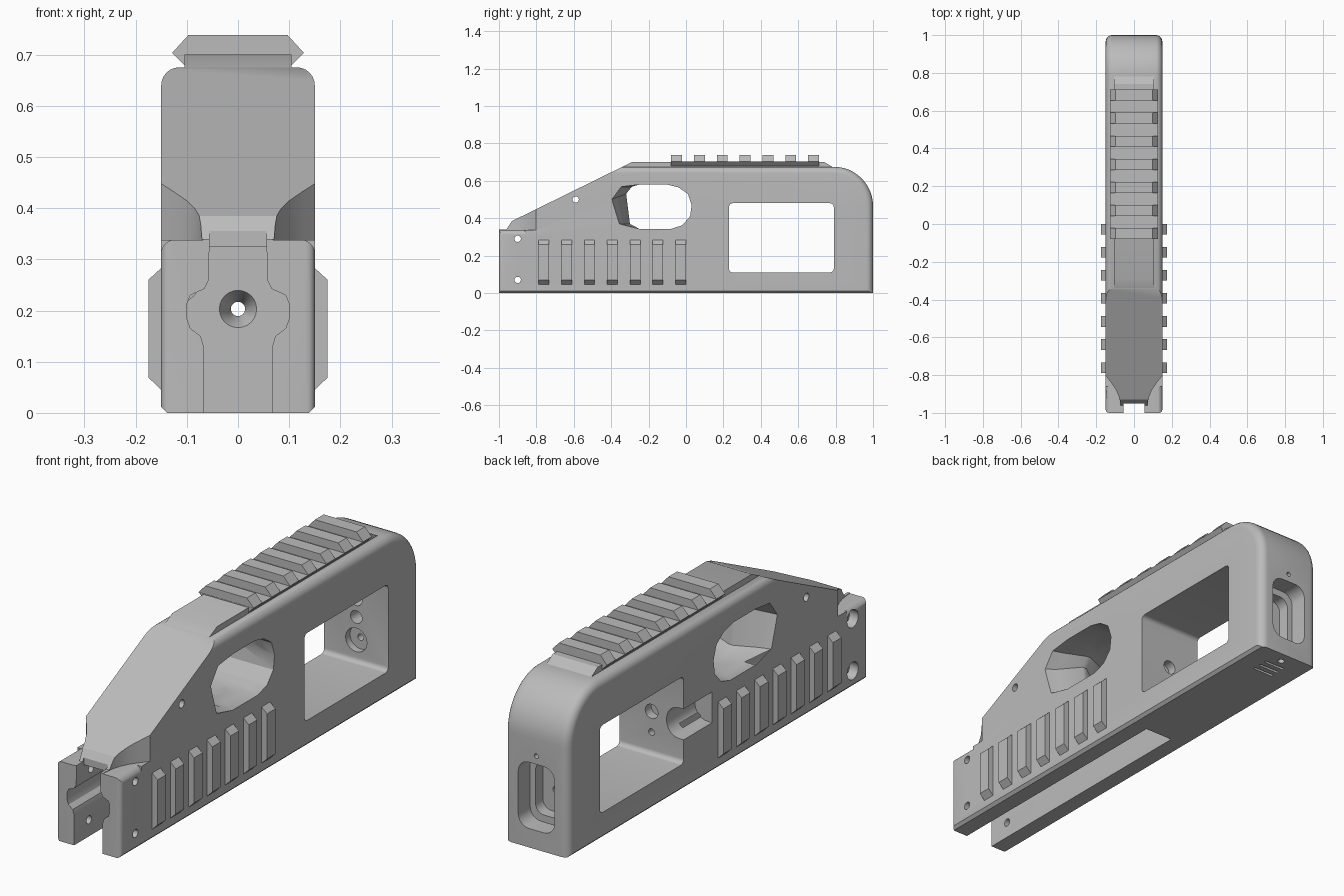
import bpy, bmesh
from math import cos, sin, pi

if "Cube" in bpy.data.objects:
    bpy.data.objects.remove(bpy.data.objects["Cube"])

grey = bpy.data.materials.new("plain grey")
grey.use_nodes = True
grey.diffuse_color = (0.5, 0.5, 0.5, 1)
grey.node_tree.nodes["Principled BSDF"].inputs["Base Color"].default_value = (0.5, 0.5, 0.5, 1)


def place(axis, t, p):
    """Put a 2D profile point at distance t along an axis."""
    return {"x": (t, p[0], p[1]), "y": (p[0], t, p[1]), "z": (p[0], p[1], t)}[axis]


def loft(name, axis, sections):
    """Solid through equal-length profiles given as (distance, points)."""
    bm = bmesh.new()
    rings = [[bm.verts.new(place(axis, t, p)) for p in pts] for t, pts in sections]
    for a, b in zip(rings, rings[1:]):
        for i in range(len(a)):
            j = (i + 1) % len(a)
            bm.faces.new((a[i], a[j], b[j], b[i]))
    bm.faces.new(rings[0])
    bm.faces.new(rings[-1])
    bmesh.ops.recalc_face_normals(bm, faces=bm.faces)
    me = bpy.data.meshes.new(name)
    bm.to_mesh(me)
    bm.free()
    me.materials.append(grey)
    ob = bpy.data.objects.new(name, me)
    bpy.context.collection.objects.link(ob)
    return ob


def prism(name, axis, a, b, pts):
    return loft(name, axis, [(a, pts), (b, pts)])


def arc(cx, cy, r, start, end, n):
    return [(cx + r * cos(start + (end - start) * i / n),
             cy + r * sin(start + (end - start) * i / n)) for i in range(n + 1)]


def circle(cx, cy, r, n=24):
    return arc(cx, cy, r, 0, 2 * pi, n)[:-1]


def rounded(x0, x1, y0, y1, r, n=6):
    corners = [(x1 - r, y1 - r), (x0 + r, y1 - r), (x0 + r, y0 + r), (x1 - r, y0 + r)]
    return [p for k, c in enumerate(corners)
            for p in arc(c[0], c[1], r, k * pi / 2, (k + 1) * pi / 2, n)]


def mirrored(half):
    return half + [(-x, z) for x, z in reversed(half)]


def flip(pts, s):
    return [(s * x, y) for x, y in pts]


def cut(target, cutter):
    """Subtract a cutter, bake the result and discard the cutter."""
    cutter.hide_render = True
    mod = target.modifiers.new("cut", "BOOLEAN")
    mod.operation, mod.solver, mod.object = "DIFFERENCE", "EXACT", cutter
    dg = bpy.context.evaluated_depsgraph_get()
    me = bpy.data.meshes.new_from_object(target.evaluated_get(dg))
    target.modifiers.clear()
    target.data = me
    bpy.data.objects.remove(cutter)


# Main body: side outline with rounded back and shoulder edges
outline = [(-1, 0), (1, 0)] + arc(0.79, 0.465, 0.21, 0, pi / 2, 12)
outline += [(-0.34, 0.675), (-0.93, 0.385), (-0.96, 0.34), (-1, 0.34)]
body = prism("body", "x", -0.15, 0.15, outline)
bm = bmesh.new()
bm.from_mesh(body.data)


def side_edges(test):
    return [e for e in bm.edges if abs(e.verts[0].co.x - e.verts[1].co.x) < 1e-4
            and test(*[v.co for v in e.verts])]


back = side_edges(lambda a, b: min(a.y, b.y) > 0.5
                  or (min(a.z, b.z) > 0.67 and max(a.y, b.y) > 0))
bmesh.ops.bevel(bm, geom=back, offset=0.035, segments=6, profile=0.5, affect="EDGES")
front = side_edges(lambda a, b: max(a.y, b.y) < -0.99)
bmesh.ops.bevel(bm, geom=front, offset=0.018, segments=4, profile=0.5, affect="EDGES")
bm.to_mesh(body.data)
bm.free()

for s in (-1, 1):
    # Bottom chamfer, nose scallop and rounded top of the front block
    cut(body, prism("chamfer", "y", -1.1, 1.1,
                    flip([(0.137, -0.001), (0.16, -0.001), (0.16, 0.022)], s)))
    scallop = [(0.16, -0.79), (0.148, -0.805), (0.125, -0.835), (0.1, -0.87), (0.083, -0.905),
               (0.073, -0.94), (0.068, -0.98), (0.068, -1.1), (0.2, -1.1), (0.2, -0.79)]
    cut(body, prism("scallop", "z", 0.338, 0.6, flip(scallop, s)))
    cut(body, prism("block_round", "y", -1.1, -0.86,
                    flip(arc(0.121, 0.309, 0.03, 0, pi / 2, 6) + [(0.121, 0.36), (0.17, 0.36), (0.17, 0.309)], s)))

# Front slot with a widened waist, open at the top of the block
slot = [(0.067, -0.1), (0.067, 0.13), (0.073, 0.15), (0.093, 0.165), (0.1, 0.185), (0.1, 0.212),
        (0.093, 0.23), (0.066, 0.242), (0.057, 0.26), (0.056, 0.325)]
cut(body, prism("slot", "y", -1.1, 0.16, mirrored(slot)))
cut(body, prism("slot_top", "y", -1.1, -0.95, rounded(-0.056, 0.056, 0.3, 0.4, 0.001, 1)))

# Rear window, and the finger opening flared towards its front
cut(body, prism("window", "x", -0.3, 0.3, rounded(0.23, 0.79, 0.11, 0.48, 0.02)))
inner = [(-0.32, 0.53), (-0.29, 0.568), (-0.25, 0.58), (-0.1, 0.58), (-0.04, 0.565), (0.01, 0.53),
         (0.03, 0.47), (0.022, 0.41), (-0.02, 0.362), (-0.08, 0.343), (-0.25, 0.343), (-0.3, 0.37)]
outer = [(y - 0.06 * (y < -0.27) - 0.02 * (y < -0.31), z - 0.03 * (y < -0.31)) for y, z in inner]
cut(body, prism("finger_hole", "x", -0.3, 0.3, inner))
for s in (-1, 1):
    cut(body, loft("finger_flare", "x", [(0.01 * s, inner), (0.1 * s, [
        ((a[0] + 2 * b[0]) / 3, (a[1] + 2 * b[1]) / 3) for a, b in zip(inner, outer)]),
        (0.16 * s, outer)]))

# Scoop in one side ahead of the window
cut(body, prism("scoop", "y", 0.04, 0.25, rounded(-0.25, -0.07, 0.21, 0.34, 0.06)))

# Cross pins, with wider mouths on one side of the block
for y, z in ((-0.9, 0.29), (-0.9, 0.07), (-0.59, 0.5)):
    cut(body, prism("pin_hole", "x", -0.3, 0.3, circle(y, z, 0.017)))
    if y < -0.8:
        cut(body, prism("pin_mouth", "x", -0.3, -0.11, circle(y, z, 0.037)))

# Lengthwise bores
cut(body, prism("rod_bore", "y", 0.1, 1.1, circle(0, 0.203, 0.014)))
cut(body, loft("bore_cone", "y", [(0.159, circle(0, 0.203, 0.037)),
                                  (0.2, circle(0, 0.203, 0.014))]))
cut(body, prism("front_wall_hole", "y", 0.19, 0.3, circle(0, 0.29, 0.03)))
cut(body, prism("rear_wall_seat", "y", 0.75, 0.82, circle(0, 0.203, 0.05)))
for z in (0.3, 0.375):
    cut(body, prism("rear_wall_hole", "y", 0.75, 0.85, circle(0, z, 0.027)))

# Back recess in two steps with a small hole above
cut(body, prism("back_recess", "y", 0.92, 1.1, rounded(-0.085, 0.085, 0.08, 0.36, 0.05)))
cut(body, prism("back_recess_inner", "y", 0.87, 1.1, rounded(-0.06, 0.06, 0.11, 0.33, 0.04)))
cut(body, prism("back_pin", "y", 0.95, 1.1, circle(0, 0.395, 0.01)))

# Slits and hole in the underside near the back
for i in range(3):
    y = 0.83 + 0.035 * i
    cut(body, prism("slit", "z", -0.1, 0.04, rounded(-0.05, 0.05, y, y + 0.012, 0.005, 3)))
cut(body, prism("underside_hole", "z", -0.1, 0.04, circle(0, 0.95, 0.014)))

# Raised spine and rail on top
spine = prism("top_spine", "x", -0.105, 0.105,
              [(-0.37, 0.66), (-0.29, 0.7), (0.74, 0.7), (0.79, 0.67), (0.79, 0.66)])
rail = prism("top_rail", "y", -0.08, 0.71, mirrored([(0.098, 0.672), (0.128, 0.703)]))
parts = [body, spine, rail]

# Cross ribs on the rail and grip ribs on both sides
for i in range(7):
    y = -0.05 + 0.122 * i
    parts.append(prism("rail_rib", "y", y - 0.029, y + 0.029,
                       mirrored([(0.112, 0.688), (0.128, 0.704), (0.097, 0.738)])))
    y = -0.76 + 0.122 * i
    for s, side in ((1, "left"), (-1, "right")):
        parts.append(prism(side + "_grip_rib", "y", y - 0.028, y + 0.028,
                           flip([(0.14, 0.045), (0.15, 0.045), (0.175, 0.069),
                                 (0.175, 0.26), (0.15, 0.283), (0.14, 0.283)], s)))

# Smooth rounded surfaces while keeping edges sharp
bpy.ops.object.select_all(action="DESELECT")
for ob in parts:
    ob.select_set(True)
bpy.context.view_layer.objects.active = body
bpy.ops.object.shade_smooth_by_angle(angle=pi / 6)
